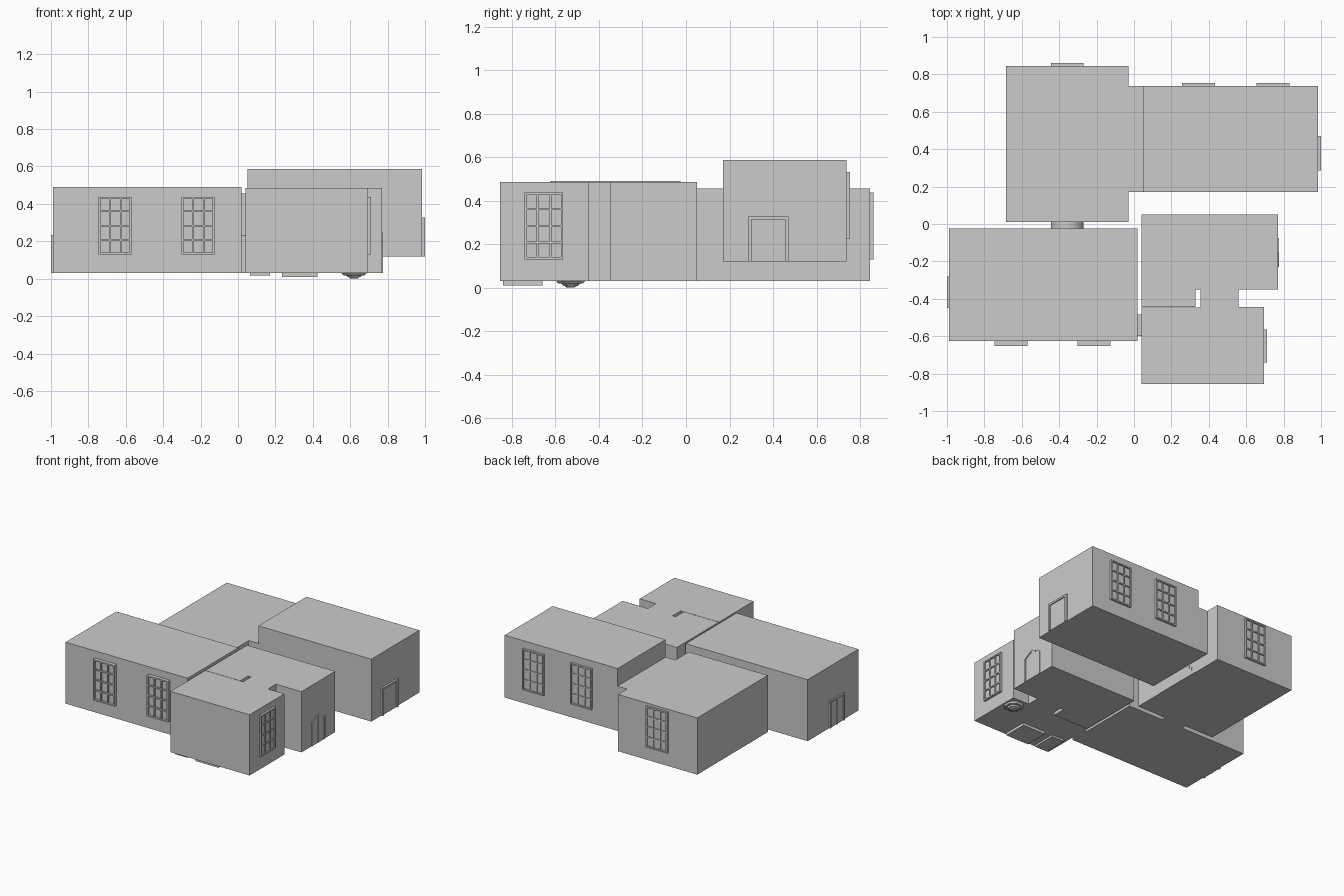
import bpy, bmesh, math
from mathutils import Matrix, Vector

if "Cube" in bpy.data.objects:
    bpy.data.objects.remove(bpy.data.objects["Cube"])


def finish(name, bm):
    bmesh.ops.recalc_face_normals(bm, faces=bm.faces)
    me = bpy.data.meshes.new(name)
    bm.to_mesh(me)
    bm.free()
    ob = bpy.data.objects.new(name, me)
    bpy.context.collection.objects.link(ob)
    return ob


def add_box(bm, x0, x1, y0, y1, z0, z1):
    m = Matrix.Translation(((x0 + x1) / 2, (y0 + y1) / 2, (z0 + z1) / 2))
    bmesh.ops.create_cube(bm, size=1, matrix=m @ Matrix.Diagonal((x1 - x0, y1 - y0, z1 - z0, 1)))


def box(name, *b):
    bm = bmesh.new()
    add_box(bm, *b)
    return finish(name, bm)


def add_prism(bm, pts, vec):
    f = bm.faces.new([bm.verts.new(p) for p in pts])
    r = bmesh.ops.extrude_face_region(bm, geom=[f])
    bmesh.ops.translate(bm, vec=vec, verts=[v for v in r["geom"] if isinstance(v, bmesh.types.BMVert)])


def prism(name, pts, vec):
    bm = bmesh.new()
    add_prism(bm, pts, vec)
    return finish(name, bm)


FLOOR = 0.03

# Rooms
box("front_left_room", -0.99, 0.02, -0.625, -0.025, FLOOR, 0.49)
box("back_left_room", -0.685, -0.03, 0.01, 0.845, FLOOR, 0.455)
box("raised_room", 0.05, 0.985, 0.17, 0.738, 0.12, 0.587)
box("raised_room_entry", -0.03, 0.05, 0.17, 0.738, 0.12, 0.455)

# Hall and washroom joined by a short passage, with a narrow wall slot
plan = [(0.04, 0.05), (0.77, 0.05), (0.77, -0.35), (0.56, -0.35), (0.56, -0.445),
        (0.695, -0.445), (0.695, -0.855), (0.04, -0.855), (0.04, -0.447), (0.355, -0.447),
        (0.355, -0.35), (0.33, -0.35), (0.33, -0.444), (0.04, -0.444)]
prism("hall_and_washroom", [(x, y, FLOOR) for x, y in plan], (0, 0, 0.455))

# Doorways between rooms
box("side_doorway", 0.02, 0.04, -0.60, -0.485, FLOOR, 0.235)
r, cx = 0.0875, -0.357
arch = [(cx - r, -0.025, FLOOR), (cx + r, -0.025, FLOOR)]
arch += [(cx + r * math.cos(a), -0.025, 0.15 + r * math.sin(a))
         for a in (math.pi * i / 16 for i in range(17))]
prism("arched_doorway", arch, (0, 0.035, 0))


# Windows and doors: frame, panel and bars, drawn in the local xz plane facing -y
def panelled(name, pos, angle, w, h, depth, cols, rows, frame, bar, sill=True):
    bm = bmesh.new()
    add_box(bm, -w / 2, w / 2, -depth * 0.4, 0, 0, h)
    for s in (-1, 1):
        a, b = sorted((s * w / 2, s * (w / 2 - frame)))
        add_box(bm, a, b, -depth, 0, 0, h)
    add_box(bm, -w / 2, w / 2, -depth, 0, h - frame, h)
    if sill:
        add_box(bm, -w / 2, w / 2, -depth, 0, 0, frame)
    for i in range(1, cols):
        x = -w / 2 + w * i / cols
        add_box(bm, x - bar / 2, x + bar / 2, -depth * 0.85, 0, 0, h - frame)
    for i in range(1, rows):
        z = h * i / rows
        add_box(bm, -w / 2, w / 2, -depth * 0.85, 0, z - bar / 2, z + bar / 2)
    bm.transform(Matrix.Translation(Vector(pos)) @ Matrix.Rotation(math.radians(angle), 4, "Z"))
    return finish(name, bm)


windows = [((-0.657, -0.625, 0.13), 0, 0.026), ((-0.213, -0.625, 0.13), 0, 0.026),
           ((0.345, 0.738, 0.225), 180, 0.016), ((0.743, 0.738, 0.225), 180, 0.016),
           ((-0.357, 0.845, 0.13), 180, 0.016), ((0.695, -0.653, 0.13), 90, 0.016)]
for pos, angle, depth in windows:
    panelled("window", pos, angle, 0.176, 0.307, depth, 3, 4, 0.01, 0.009)
panelled("raised_room_door", (0.985, 0.378, 0.12), 90, 0.185, 0.208, 0.014, 1, 1, 0.015, 0.01, False)
panelled("left_door", (-0.99, -0.365, FLOOR), -90, 0.17, 0.205, 0.011, 2, 1, 0.013, 0.01, False)


# Pointed double door on the hall
def gable(x, inset):
    y0, y1, yc = -0.23 + inset, -0.075 - inset, -0.1525
    return [(x, y0, FLOOR), (x, y1, FLOOR), (x, y1, 0.205 - inset * 0.4),
            (x, yc, 0.247 - inset * 1.1), (x, y0, 0.205 - inset * 0.4)]


bm = bmesh.new()
o, i = gable(0.77, 0), gable(0.77, 0.008)
for a, b in ((1, 2), (2, 3), (3, 4), (4, 0)):
    add_prism(bm, [o[a], o[b], i[b], i[a]], (0.006, 0, 0))
add_box(bm, 0.77, 0.775, -0.156, -0.149, FLOOR, 0.238)
add_prism(bm, i, (0.002, 0, 0))
finish("pointed_door", bm)

# Entry steps under the raised room
bm = bmesh.new()
for k in range(3):
    add_box(bm, -0.04, -0.027, 0.24 + 0.028 * k, 0.605 - 0.028 * k,
            FLOOR + 0.028 * k, FLOOR + 0.028 * (k + 1))
finish("entry_steps", bm)

# Sunken basins below the washroom floor
box("small_basin", 0.065, 0.17, -0.84, -0.66, 0.016, FLOOR)
box("large_basin", 0.235, 0.425, -0.84, -0.66, 0.01, FLOOR)
bm = bmesh.new()
for r1, r2, z0, z1 in ((0.06, 0.072, 0.018, 0.03), (0.036, 0.046, 0.008, 0.018), (0.02, 0.03, 0.0, 0.008)):
    bmesh.ops.create_cone(bm, cap_ends=True, segments=8, radius1=r1, radius2=r2, depth=z1 - z0,
                          matrix=Matrix.Translation((0.62, -0.53, (z0 + z1) / 2))
                          @ Matrix.Rotation(math.pi / 8, 4, "Z"))
finish("floor_drain", bm)
